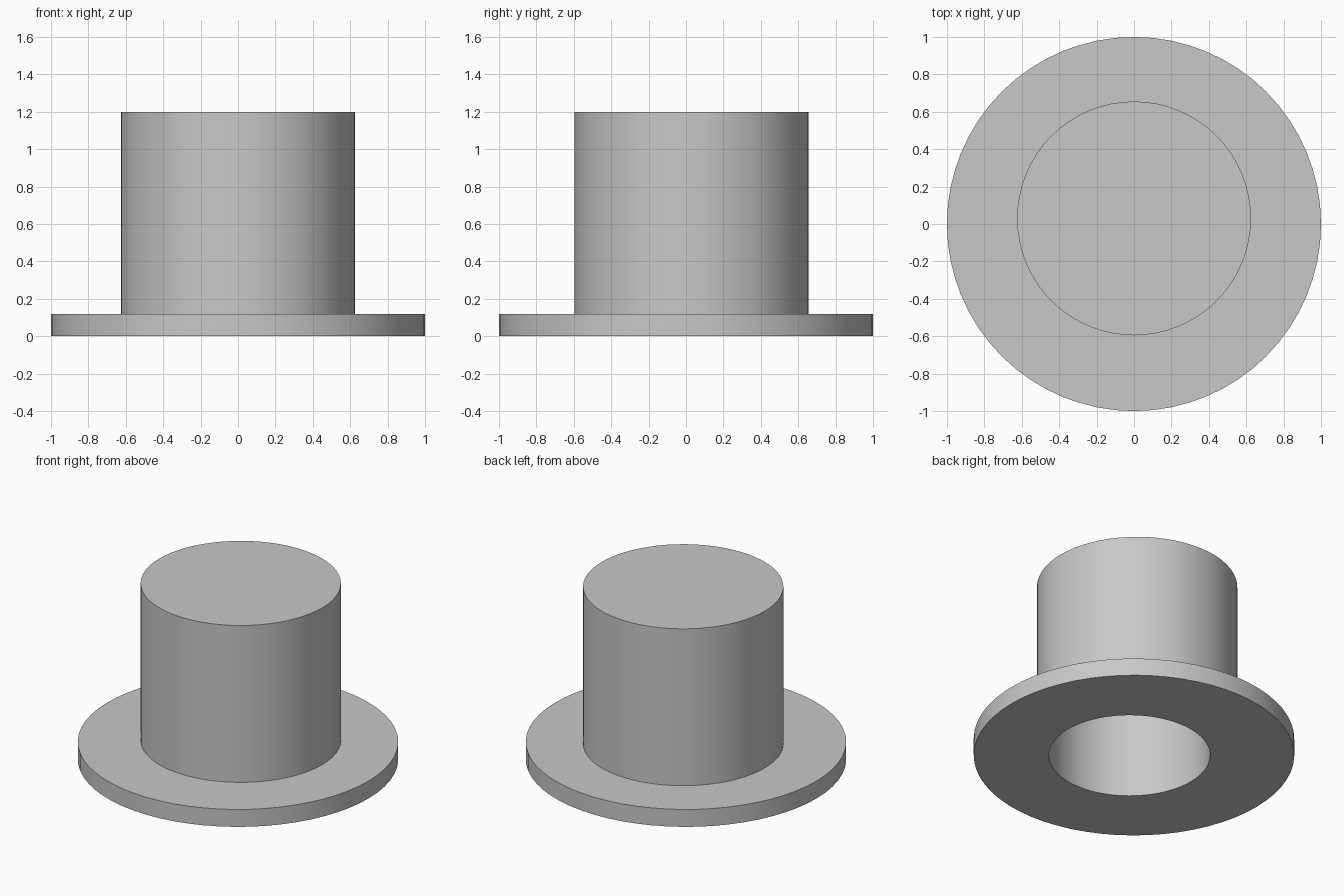
import bpy
import bmesh
from math import radians
from mathutils import Matrix

SIDES = 64
BRIM_TOP, CROWN_TOP, CEILING = 0.12, 1.2, 1.08

cube = bpy.data.objects.get("Cube")
if cube:
    bpy.data.objects.remove(cube)

grey = bpy.data.materials.new("plain_grey")
grey.use_nodes = True
colour = (0.58, 0.58, 0.58, 1)
grey.diffuse_color = colour
grey.node_tree.nodes["Principled BSDF"].inputs["Base Color"].default_value = colour


def cylinder(name, radius, bottom, top, x=0, y=0):
    """Upright capped cylinder between two heights."""
    bm = bmesh.new()
    bmesh.ops.create_cone(
        bm, cap_ends=True, segments=SIDES, radius1=radius, radius2=radius,
        depth=top - bottom, matrix=Matrix.Translation((x, y, (bottom + top) / 2)))
    mesh = bpy.data.meshes.new(name)
    bm.to_mesh(mesh)
    bm.free()
    mesh.materials.append(grey)
    obj = bpy.data.objects.new(name, mesh)
    bpy.context.collection.objects.link(obj)
    return obj


def boolean(obj, other, operation):
    mod = obj.modifiers.new(operation.lower(), 'BOOLEAN')
    mod.operation = operation
    mod.object = other
    mod.solver = 'EXACT'
    other.hide_render = True


# Solid outer shape: wide brim with a slightly off-centre crown
hat = cylinder("hat_body", 1, 0, BRIM_TOP)
crown = cylinder("crown_helper", 0.625, BRIM_TOP / 2, CROWN_TOP, y=0.03)
boolean(hat, crown, 'UNION')

# Blind round opening from below
bore = cylinder("bore_cutter", 0.503, -0.1, CEILING, x=0.02, y=-0.02)
boolean(hat, bore, 'DIFFERENCE')

# Apply the modifiers, drop the helpers and smooth the round walls
bpy.ops.object.select_all(action='DESELECT')
hat.select_set(True)
bpy.context.view_layer.objects.active = hat
for mod in list(hat.modifiers):
    bpy.ops.object.modifier_apply(modifier=mod.name)
for helper in (crown, bore):
    bpy.data.objects.remove(helper)
bpy.ops.object.shade_smooth_by_angle(angle=radians(30))
